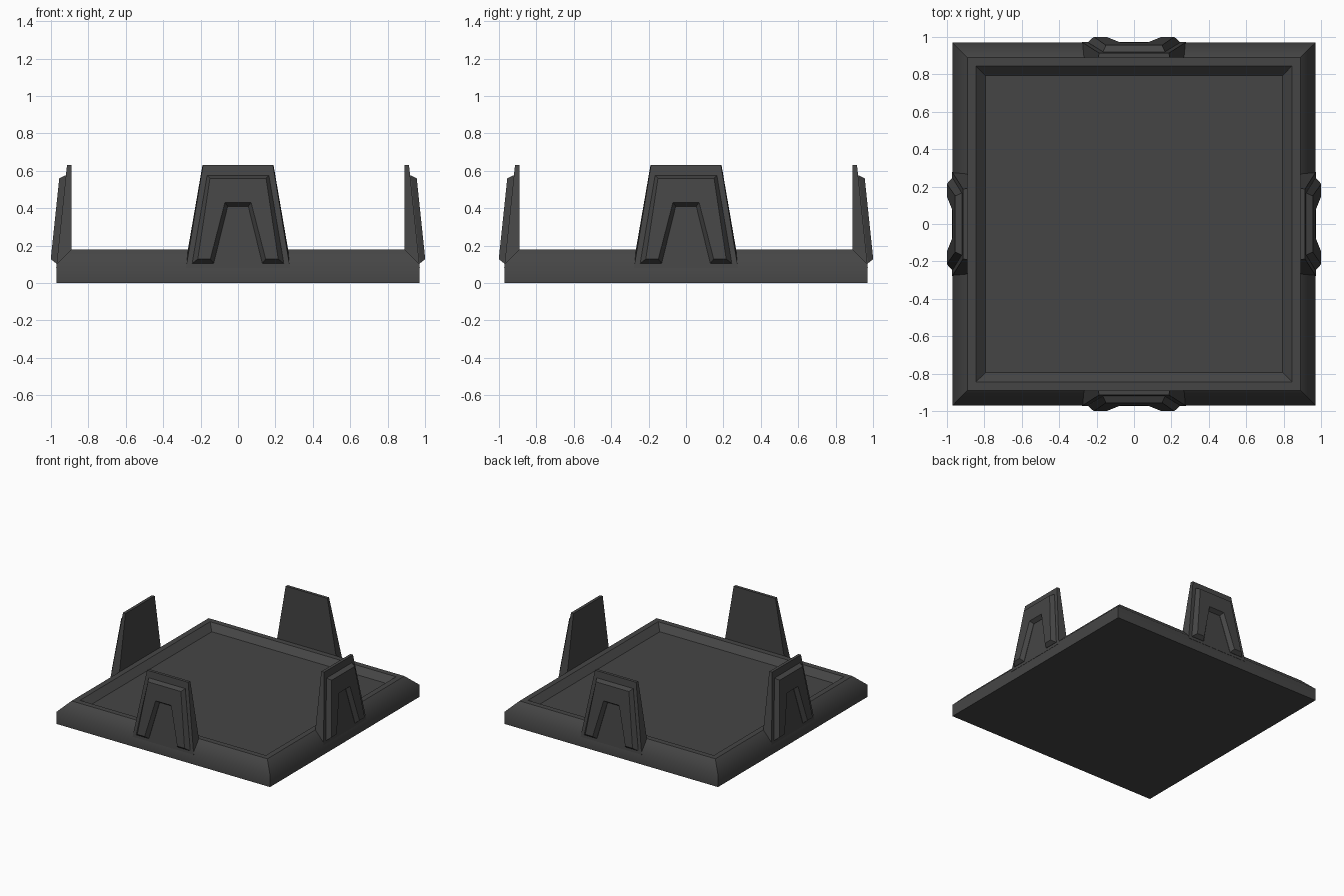
import bpy, bmesh, math
from mathutils import Matrix

if "Cube" in bpy.data.objects:
    bpy.data.objects.remove(bpy.data.objects["Cube"])

mat = bpy.data.materials.new("dark grey")
mat.diffuse_color = (0.06, 0.06, 0.06, 1)
mat.use_nodes = True
mat.node_tree.nodes["Principled BSDF"].inputs["Base Color"].default_value = mat.diffuse_color


def loft(name, loops):
    """Skin a stack of equal-length point loops and cap both ends."""
    bm = bmesh.new()
    rings = [[bm.verts.new(p) for p in loop] for loop in loops]
    n = len(rings[0])
    for a, b in zip(rings, rings[1:]):
        for i in range(n):
            j = (i + 1) % n
            bm.faces.new((a[i], a[j], b[j], b[i]))
    bm.faces.new(rings[0][::-1])
    bm.faces.new(rings[-1])
    bmesh.ops.recalc_face_normals(bm, faces=bm.faces[:])
    me = bpy.data.meshes.new(name)
    bm.to_mesh(me)
    bm.free()
    me.materials.append(mat)
    ob = bpy.data.objects.new(name, me)
    bpy.context.collection.objects.link(ob)
    return ob


# Square tray: wall, sloped shoulder, flat rim, sunken floor
profile = [(0.97, 0), (0.97, 0.10), (0.89, 0.18), (0.845, 0.18), (0.795, 0.13)]
tray = loft("tray", [[(-r, -r, z), (r, -r, z), (r, r, z), (-r, r, z)]
                     for r, z in profile])
# Soft shading only where the wall rolls into the shoulder
tray.data.shade_smooth()
for e in tray.data.edges:
    a, b = (tray.data.vertices[i].co for i in e.vertices)
    e.use_edge_sharp = not (abs(a.z - 0.10) < 1e-4 and abs(b.z - 0.10) < 1e-4)


def fin_y(z):
    """Leaning front surface of a fin."""
    return -0.97 + (z - 0.10) * 0.105


def mirrored(half, offset):
    """Mirror a half outline in x and lay it on the leaning surface."""
    pts = half + [(-x, z) for x, z in reversed(half)]
    return [(x, fin_y(z) + offset, z) for x, z in pts]


# Fin body: upright back, leaning front
back = [(x, -0.89, z) for x, z in
        [(0.19, 0.63), (0.285, 0.08), (-0.285, 0.08), (-0.19, 0.63)]]
front = mirrored([(0.187, 0.63), (0.278, 0.08)], 0)

# Raised A-shaped plate with chamfered edges
plate_low = [(0.165, 0.575), (0.245, 0.105), (0.13, 0.105), (0.055, 0.41)]
plate_high = [(0.15, 0.56), (0.215, 0.128), (0.148, 0.128), (0.07, 0.43)]

for k, side in enumerate(("front", "right", "back", "left")):
    turn = Matrix.Rotation(k * math.pi / 2, 4, 'Z')
    body = loft(side + "_fin", [back, front])
    plate = loft(side + "_fin_plate", [mirrored(plate_low, 0.004),
                                       mirrored(plate_low, -0.003),
                                       mirrored(plate_high, -0.034)])
    for ob in (body, plate):
        ob.data.transform(turn)
